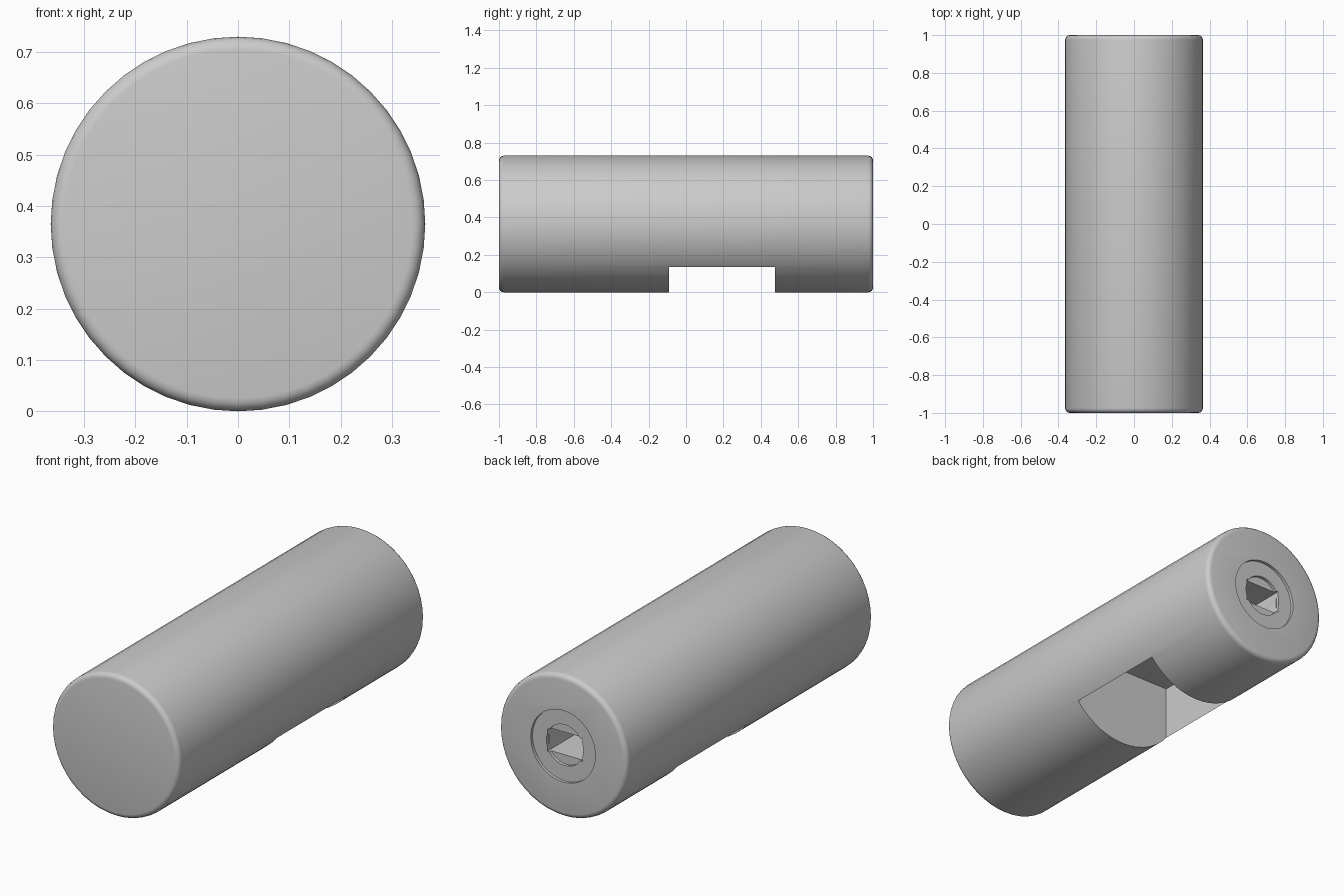
import bpy
import math

cube = bpy.data.objects.get("Cube")
if cube:
    bpy.data.objects.remove(cube, do_unlink=True)

RADIUS = 0.365

grey = bpy.data.materials.new("plain grey")
grey.use_nodes = True
colour = (0.6, 0.6, 0.6, 1)
grey.diffuse_color = colour
grey.node_tree.nodes["Principled BSDF"].inputs["Base Color"].default_value = colour


def rod(name, radius, y0, y1, sides=48):
    """Cylinder lying along y on the body's axis."""
    bpy.ops.mesh.primitive_cylinder_add(
        vertices=sides, radius=radius, depth=y1 - y0,
        location=(0, (y0 + y1) / 2, RADIUS), rotation=(math.pi / 2, 0, 0))
    ob = bpy.context.object
    ob.name = name
    return ob


def block(name, low, high):
    """Box between two corners."""
    bpy.ops.mesh.primitive_cube_add(
        size=1, location=[(a + b) / 2 for a, b in zip(low, high)])
    ob = bpy.context.object
    ob.name = name
    ob.scale = [b - a for a, b in zip(low, high)]
    return ob


def apply(ob, mod):
    with bpy.context.temp_override(object=ob, active_object=ob):
        bpy.ops.object.modifier_apply(modifier=mod.name)


def cut(ob, cutter):
    cutter.hide_render = True
    mod = ob.modifiers.new("cut", "BOOLEAN")
    mod.operation = "DIFFERENCE"
    mod.solver = "EXACT"
    mod.object = cutter
    bpy.context.view_layer.update()
    apply(ob, mod)
    bpy.data.objects.remove(cutter, do_unlink=True)


# Body with rounded end rims
body = rod("body", RADIUS, -1, 1)
body.data.materials.append(grey)
rim = body.modifiers.new("rim", "BEVEL")
rim.width = 0.025
rim.segments = 4
rim.limit_method = "ANGLE"
rim.angle_limit = math.radians(40)
apply(body, rim)

# Square pocket in the underside
cut(body, block("pocket", (-0.283, -0.09, -0.1), (0.283, 0.475, 0.413)))

# Shallow round recesses and the deep slot in the back end
cut(body, rod("outer_recess", 0.184, 0.985, 1.1))
cut(body, rod("inner_recess", 0.105, 0.97, 1.1))
cut(body, block("slot", (-0.1, 0.7, RADIUS - 0.058), (0.1, 1.1, RADIUS + 0.058)))

# Smooth barrel with crisp cut edges
bpy.ops.object.select_all(action="DESELECT")
body.select_set(True)
bpy.context.view_layer.objects.active = body
bpy.ops.object.shade_smooth_by_angle(angle=math.radians(30))
